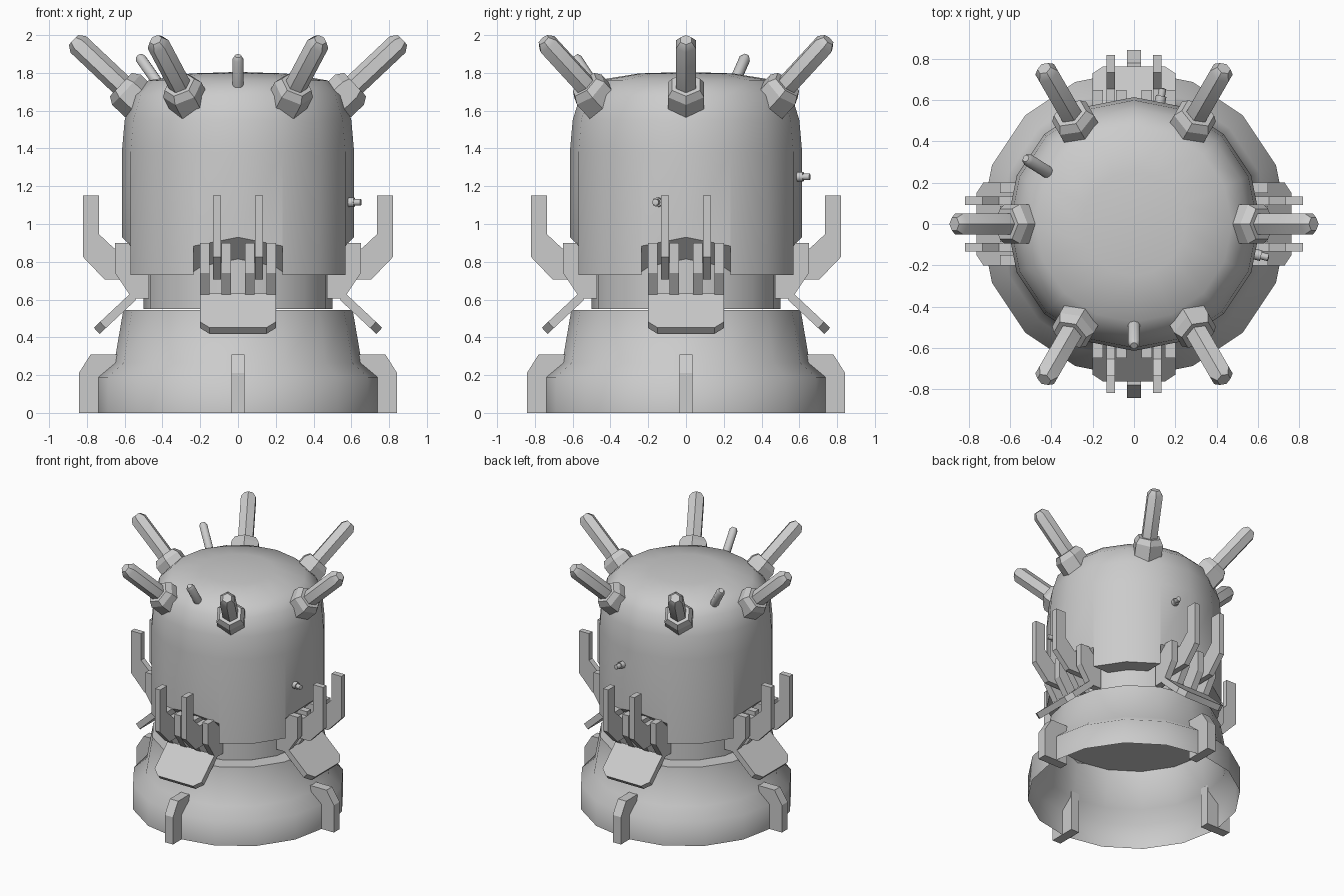
import bpy, bmesh, math
from mathutils import Matrix, Vector

if "Cube" in bpy.data.objects:
    bpy.data.objects.remove(bpy.data.objects["Cube"])


def make(name, bm, smooth=None):
    bmesh.ops.recalc_face_normals(bm, faces=bm.faces)
    me = bpy.data.meshes.new(name)
    bm.to_mesh(me)
    bm.free()
    ob = bpy.data.objects.new(name, me)
    bpy.context.collection.objects.link(ob)
    if smooth:
        shade(ob, smooth)
    return ob


def shade(ob, angle):
    bpy.ops.object.select_all(action='DESELECT')
    ob.select_set(True)
    bpy.context.view_layer.objects.active = ob
    bpy.ops.object.shade_smooth_by_angle(angle=math.radians(angle))


def lathe(bm, profile, sides, mat=Matrix()):
    """Spin (radius, height) points around z; radius 0 closes the end."""
    rings = []
    for r, z in profile:
        n = sides if r else 1
        rings.append([bm.verts.new(mat @ Vector((r * math.cos(a), r * math.sin(a), z)))
                      for a in (2 * math.pi * i / sides for i in range(n))])
    for a, b in zip(rings, rings[1:]):
        for i in range(sides):
            j = (i + 1) % sides
            q = [a[i % len(a)], a[j % len(a)], b[j % len(b)], b[i % len(b)]]
            bm.faces.new(list(dict.fromkeys(q)))


def prism(bm, pts, direction, mat=Matrix()):
    """Extrude a flat 3D outline along a vector."""
    d = Vector(direction)
    f = bm.faces.new([bm.verts.new(mat @ Vector(p)) for p in pts])
    res = bmesh.ops.extrude_face_region(bm, geom=[f], use_keep_orig=True)
    vs = [v for v in res['geom'] if isinstance(v, bmesh.types.BMVert)]
    bmesh.ops.translate(bm, verts=vs, vec=mat.to_3x3() @ d)


def slab(bm, rz, centre, width, mat):
    """Radial profile (r, z) given a thickness across."""
    prism(bm, [(r, centre - width / 2, z) for r, z in rz], (0, width, 0), mat)


def axis(start, end):
    """Frame at start with z towards end and x in the vertical plane."""
    z = (Vector(end) - Vector(start)).normalized()
    y = Vector((0, 0, 1)).cross(z).normalized()
    m = Matrix((y.cross(z), y, z)).transposed().to_4x4()
    return Matrix.Translation(start) @ m


quarters = [(side, Matrix.Rotation(math.radians(a), 4, 'Z'))
            for side, a in (("right", 0), ("back", 90), ("left", 180), ("front", 270))]

# flared base skirt, open underneath
bm = bmesh.new()
lathe(bm, [(.745, 0), (.745, .19), (.655, .265), (.607, .545), (.49, .545)], 16)
make("base_skirt", bm, 62)

# neck between base and dome
bm = bmesh.new()
lathe(bm, [(0, .55), (.5, .55), (.5, .85), (0, .85)], 16)
make("neck", bm, 35)

# domed body
bm = bmesh.new()
lathe(bm, [(0, .73), (.615, .73), (.615, 1.38), (.6, 1.55), (.56, 1.68),
           (.475, 1.76), (.25, 1.797), (0, 1.805)], 16)
dome = make("dome_body", bm)

# four notches with sloping ceilings
cutters = []
for side, rot in quarters:
    bm = bmesh.new()
    slab(bm, [(.43, .6), (.8, .6), (.8, 1.115), (.43, .745)], 0, .47, rot)
    cut = make("notch_cutter_" + side, bm)
    cut.hide_render = True
    mod = dome.modifiers.new("notch", 'BOOLEAN')
    mod.operation = 'DIFFERENCE'
    mod.solver = 'EXACT'
    mod.object = cut
    cutters.append(cut)
bpy.context.view_layer.update()
dome.data = bpy.data.meshes.new_from_object(
    dome.evaluated_get(bpy.context.evaluated_depsgraph_get()))
dome.modifiers.clear()
for cut in cutters:
    bpy.data.objects.remove(cut)
shade(dome, 35)

for side, rot in quarters:
    # foot fin on the base
    bm = bmesh.new()
    slab(bm, [(.64, 0), (.843, 0), (.843, .21), (.78, .31), (.64, .31)], 0, .07, rot)
    make("foot_fin_" + side, bm)

    # short ribs inside the notch
    bm = bmesh.new()
    for y in (-.175, -.062, .062, .175):
        slab(bm, [(.47, .605), (.56, .605), (.65, .74), (.65, .9), (.55, .9), (.47, .81)],
             y, .05, rot)
    make("notch_ribs_" + side, bm)

    # tall bent prongs
    bm = bmesh.new()
    for y in (-.112, .112):
        slab(bm, [(.5, .705), (.705, .705), (.82, .825), (.82, 1.15), (.735, 1.15),
                  (.735, .945), (.655, .87), (.5, .87)], y, .042, rot)
    make("prongs_" + side, bm)

    # sloping flap with clipped lower corners
    bm = bmesh.new()
    top, down = Vector((.57, 0, .632)), Vector((.73, 0, -.683))
    outline = [(-.2, 0), (.2, 0), (.2, .22), (.15, .265), (-.15, .265), (-.2, .22)]
    prism(bm, [top + down * v + Vector((0, u, 0)) for u, v in outline],
          (-.031, 0, -.033), rot)
    make("flap_" + side, bm)

# six hexagonal spikes with collars around the crown
for i in range(6):
    rot = Matrix.Rotation(math.radians(60 * i), 4, 'Z')
    m = rot @ axis((.5, 0, 1.625), (.868, 0, 1.972))
    bm = bmesh.new()
    lathe(bm, [(0, 0), (.11, 0), (.11, .125), (.085, .165), (0, .165)], 6, m)
    make("spike_collar_%d" % (i + 1), bm)
    bm = bmesh.new()
    lathe(bm, [(0, .1), (.06, .1), (.06, .475), (.035, .51), (0, .51)], 6, m)
    make("spike_%d" % (i + 1), bm, 35)

# two thin pins leaning out of the crown
for i, (start, end) in enumerate([((0, -.46, 1.69), (0, -.59, 1.89)),
                                  ((-.385, .23, 1.69), (-.525, .318, 1.89))]):
    length = (Vector(end) - Vector(start)).length
    bm = bmesh.new()
    lathe(bm, [(0, 0), (.03, 0), (.03, length - .02), (.018, length), (0, length)],
          8, axis(start, end))
    make("crown_pin_%d" % (i + 1), bm, 50)

# two small studs on the body wall
for i, (deg, z) in enumerate([(-14, 1.115), (78, 1.25)]):
    a = math.radians(deg)
    d = Vector((math.cos(a), math.sin(a), 0))
    m = axis(d * .57 + Vector((0, 0, z)), d * .7 + Vector((0, 0, z)))
    bm = bmesh.new()
    lathe(bm, [(0, 0), (.026, 0), (.026, .065), (.018, .065), (.018, .1), (0, .105)], 8, m)
    make("wall_stud_%d" % (i + 1), bm, 50)
